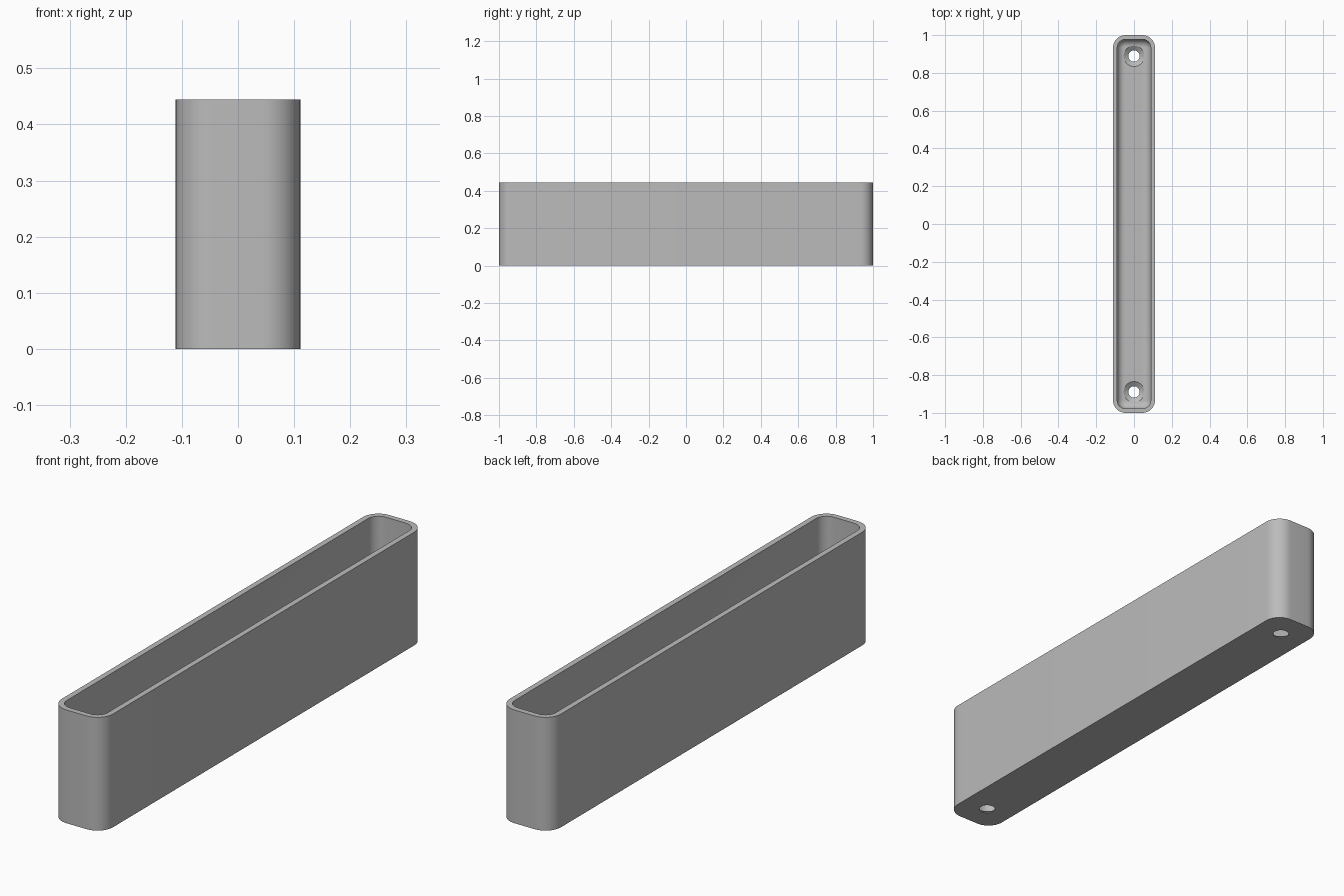
import bpy, bmesh, math

cube = bpy.data.objects.get("Cube")
if cube:
    bpy.data.objects.remove(cube, do_unlink=True)

HALF_W, HALF_L, HEIGHT = 0.111, 1.0, 0.444
CORNER, WALL, FLOOR, FILLET = 0.067, 0.022, 0.022, 0.04
HOLE_Y, HOLE_R, SINK_R = 0.889, 0.03, 0.055
STEPS = 12

grey = bpy.data.materials.new("plain grey")
grey.use_nodes = True
colour = (0.5, 0.5, 0.5, 1)
grey.diffuse_color = colour
grey.node_tree.nodes["Principled BSDF"].inputs["Base Color"].default_value = colour


def rounded_ring(bm, inset, z):
    """Rounded rectangle of vertices, moved inwards by inset."""
    r = CORNER - inset
    verts = []
    for i, (sx, sy) in enumerate([(1, 1), (-1, 1), (-1, -1), (1, -1)]):
        for k in range(STEPS + 1):
            a = math.pi / 2 * (i + k / STEPS)
            verts.append(bm.verts.new((sx * (HALF_W - CORNER) + r * math.cos(a),
                                       sy * (HALF_L - CORNER) + r * math.sin(a), z)))
    return verts


def circle_ring(bm, r, y, z, n=48):
    angles = [2 * math.pi * k / n for k in range(n)]
    return [bm.verts.new((r * math.cos(a), y + r * math.sin(a), z)) for a in angles]


def loft(bm, rings):
    """Skin a stack of rings and cap both ends."""
    for a, b in zip(rings, rings[1:]):
        for i in range(len(a)):
            j = (i + 1) % len(a)
            bm.faces.new((a[i], a[j], b[j], b[i]))
    bm.faces.new(rings[0][::-1])
    bm.faces.new(rings[-1])


def finish(bm, name):
    bmesh.ops.recalc_face_normals(bm, faces=bm.faces)
    mesh = bpy.data.meshes.new(name)
    bm.to_mesh(mesh)
    bm.free()
    mesh.materials.append(grey)
    obj = bpy.data.objects.new(name, mesh)
    bpy.context.collection.objects.link(obj)
    return obj


# Open tray: outer wall, rim, inner wall, rounded inner floor edge
bm = bmesh.new()
profile = [(0, 0), (0, HEIGHT), (WALL, HEIGHT)]
for k in range(9):
    a = math.pi / 2 * k / 8
    profile.append((WALL + FILLET * (1 - math.cos(a)),
                    FLOOR + FILLET * (1 - math.sin(a))))
loft(bm, [rounded_ring(bm, inset, z) for inset, z in profile])
tray = finish(bm, "tray")

# Countersunk screw holes at both ends
bm = bmesh.new()
for side in (-1, 1):
    y = side * HOLE_Y
    sections = [(HOLE_R, -0.05), (HOLE_R, 0.004), (SINK_R, FLOOR), (SINK_R, 0.1)]
    loft(bm, [circle_ring(bm, r, y, z) for r, z in sections])
cutter = finish(bm, "screw_hole_cutter")
cutter.hide_render = True

cut = tray.modifiers.new("screw holes", 'BOOLEAN')
cut.operation = 'DIFFERENCE'
cut.solver = 'EXACT'
cut.object = cutter

bpy.ops.object.select_all(action='DESELECT')
tray.select_set(True)
bpy.context.view_layer.objects.active = tray
bpy.ops.object.modifier_apply(modifier=cut.name)
bpy.data.objects.remove(cutter, do_unlink=True)
bpy.ops.object.shade_smooth_by_angle(angle=math.radians(30))
